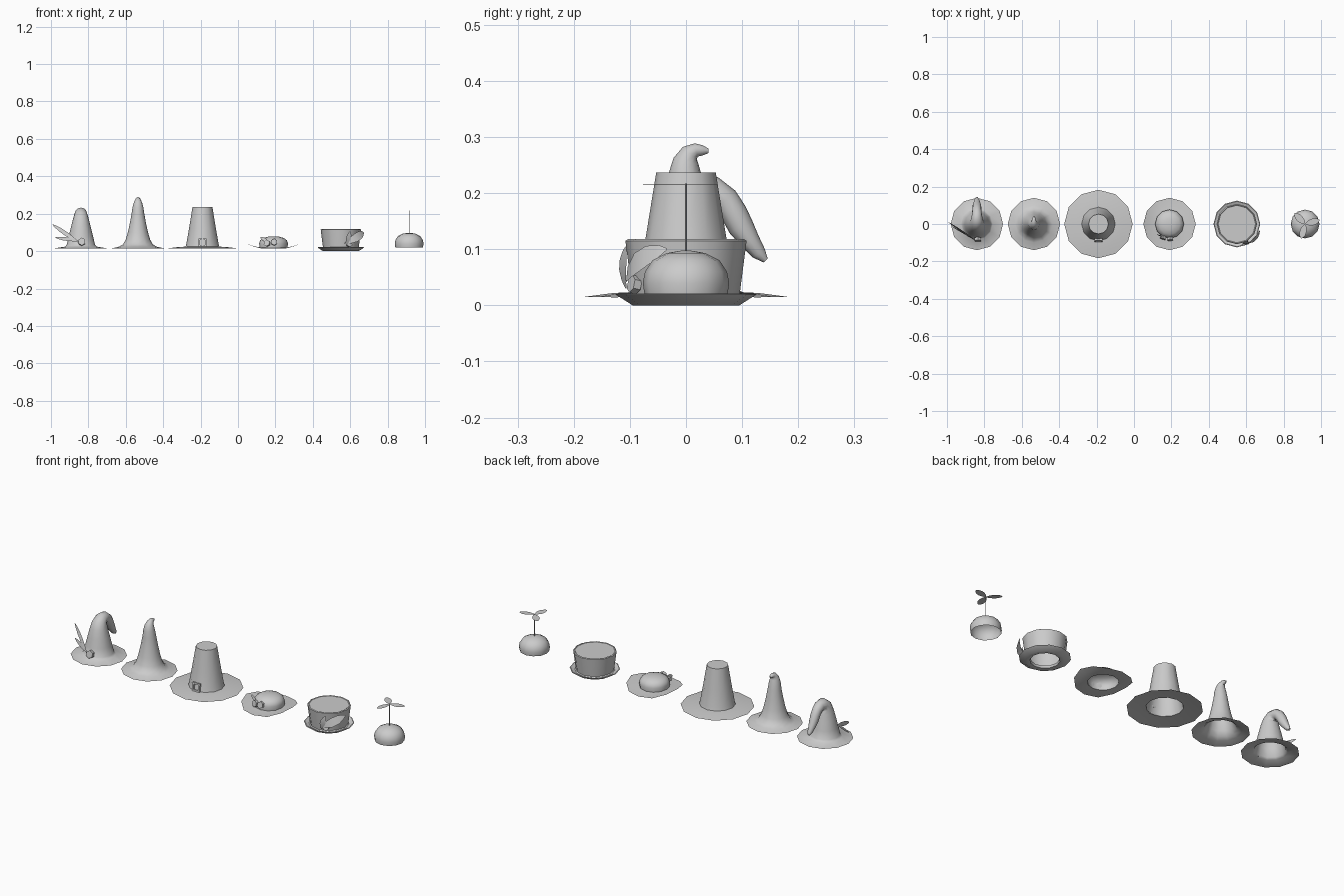
import bpy, bmesh
from math import sin, cos, pi, radians
from mathutils import Vector

if "Cube" in bpy.data.objects:
    bpy.data.objects.remove(bpy.data.objects["Cube"])


def finish(name, bm, loc=(0, 0, 0), angle=42):
    me = bpy.data.meshes.new(name)
    bm.to_mesh(me)
    bm.free()
    ob = bpy.data.objects.new(name, me)
    ob.location = loc
    bpy.context.collection.objects.link(ob)
    bpy.ops.object.select_all(action='DESELECT')
    ob.select_set(True)
    bpy.context.view_layer.objects.active = ob
    bpy.ops.object.shade_smooth_by_angle(angle=radians(angle))
    return ob


def loft(name, x, rings, sides=12, curl=0, angle=42):
    """Shell through rings of (y, z, radius), tilted along the centre path."""
    bm = bmesh.new()
    rows = []
    for i, (y, z, r) in enumerate(rings):
        a, b = rings[max(i - 1, 0)], rings[min(i + 1, len(rings) - 1)]
        t = Vector((0, b[0] - a[0], b[1] - a[1]))
        bent = abs(t.y) > 1e-6
        t = t.normalized() if bent else Vector((0, 0, 1))
        v = t.cross(Vector((1, 0, 0)))
        row = []
        for k in range(sides):
            w = 2 * pi * k / sides
            p = Vector((0, y, z)) + Vector((1, 0, 0)) * r * cos(w) + v * r * sin(w)
            p.z += curl * max(0, abs(p.x) - 0.05) ** 2
            row.append(bm.verts.new(p))
        rows.append(row)
    for a, b in zip(rows, rows[1:]):
        for k in range(sides):
            n = (k + 1) % sides
            bm.faces.new((a[k], a[n], b[n], b[k]))
    bm.faces.new(rows[-1])
    return finish(name, bm, (x, 0, 0), angle)


def straight(profile):
    return [(0, z, r) for r, z in profile]


def leaf(name, base, tip, width, side, bow=(0, 0, 0)):
    """Thin pointed blade: feather, leaf or propeller blade."""
    base, tip, side, bow = map(Vector, (base, tip, side, bow))
    bm = bmesh.new()
    rows = []
    for t, w in ((0, .15), (.2, .65), (.45, 1), (.7, .95), (.9, .55), (1, .1)):
        c = base.lerp(tip, t) + bow * 4 * t * (1 - t)
        rows.append([bm.verts.new(c + side.normalized() * s * w * width / 2) for s in (-1, 1)])
    for a, b in zip(rows, rows[1:]):
        bm.faces.new((a[0], a[1], b[1], b[0]))
    return finish(name, bm)


def knob(name, loc, r, depth, sides=6, turn=0):
    bpy.ops.mesh.primitive_cylinder_add(vertices=sides, radius=r, depth=depth, location=loc,
                                        rotation=(radians(78), 0, turn))
    bpy.context.object.name = name


# Drooping pointed hat with feathers and a stud
X1 = -0.84
loft("drooping_hat", X1, [
    (0, .015, .14), (0, .024, .085), (0, .034, .076), (0, .075, .066), (0, .12, .055),
    (.001, .16, .045), (.008, .187, .038), (.024, .203, .032), (.048, .203, .027),
    (.07, .187, .025), (.085, .165, .024), (.098, .14, .023), (.114, .115, .018),
    (.13, .093, .013), (.142, .08, .005)], angle=60)
knob("drooping_hat_stud", (X1 + .005, -.082, .05), .021, .016)
leaf("feather_long", (X1 - .01, -.085, .045), (-.992, .01, .143), .022, (.5, 0, .6))
leaf("feather_short", (X1 - .01, -.085, .055), (-.978, -.01, .073), .02, (0, .3, 1))

# Tall pointed hat with a hooked tip
loft("pointed_hat", -.535, [
    (0, .015, .14), (0, .024, .1), (0, .036, .08), (0, .06, .066), (0, .10, .054),
    (0, .15, .043), (0, .2, .034), (-.002, .235, .029), (0, .257, .023), (.007, .271, .017),
    (.018, .277, .012), (.03, .276, .009), (.04, .275, .004)], angle=60)

# Wide-brimmed buckle hat
X3 = -.19
loft("buckle_hat", X3, straight([(.183, .015), (.13, .022), (.09, .024), (.086, .04),
                                 (.072, .12), (.053, .237)]))
for s in (-1, 1):
    for n, size, off in (("side", (.008, .01, .042), (s * .018, 0)),
                         ("bar", (.044, .01, .008), (0, s * .018))):
        bpy.ops.mesh.primitive_cube_add(size=1, location=(X3 + off[0], -.087 + off[1] * .17, .045 + off[1]),
                                        rotation=(radians(-10), 0, 0))
        bpy.context.object.scale = size
        bpy.context.object.name = "buckle_" + n

# Low round hat with upturned brim and flowers
X4 = .19
loft("round_hat", X4, straight([(.14, .014), (.11, .015), (.075, .018), (.077, .04),
                                (.071, .057), (.055, .07), (.03, .077), (.008, .079)]),
     curl=3.2, angle=60)
for i, (dx, dy, z) in enumerate(((-.035, -.072, .042), (.003, -.08, .048))):
    knob(f"flower_{i}", (X4 + dx, dy, z), .018, .014, turn=dx * 10)
leaf("flower_leaf", (X4 - .03, -.07, .05), (X4 - .07, -.055, .075), .018, (1, 0, 1))

# Wide short top hat with a curled brim
X5 = .55
loft("top_hat", X5, straight([(.068, .014), (.072, .003), (.095, 0), (.125, .019), (.121, .021),
                              (.1, .012), (.095, .016), (.097, .03), (.108, .115),
                              (.103, .118), (.1, .115)]))
leaf("top_hat_feather", (X5 + .02, -.107, .04), (X5 + .122, -.035, .1), .045, (-.4, .1, 1), (.015, -.02, .005))
leaf("top_hat_feather_back", (X5 + .03, -.107, .03), (X5 + .05, -.107, .105), .028, (1, .5, 0), (0, -.006, 0))
knob("top_hat_stud", (X5 + .045, -.092, .037), .016, .014, turn=radians(25))

# Round cap with a propeller on a stick
X6 = .915
loft("propeller_cap", X6, straight([(.074, .02), (.077, .04), (.073, .06), (.06, .08),
                                    (.035, .093), (.006, .098)]), angle=60)
bpy.ops.mesh.primitive_cylinder_add(vertices=8, radius=.0018, depth=.122, location=(X6, 0, .156))
bpy.context.object.name = "propeller_stick"
for i in range(3):
    w = radians(15 + 120 * i)
    leaf(f"propeller_blade_{i}", (X6, 0, .215), (X6 + .08 * cos(w), .08 * sin(w), .215),
         .036, (-sin(w), cos(w), .04))
